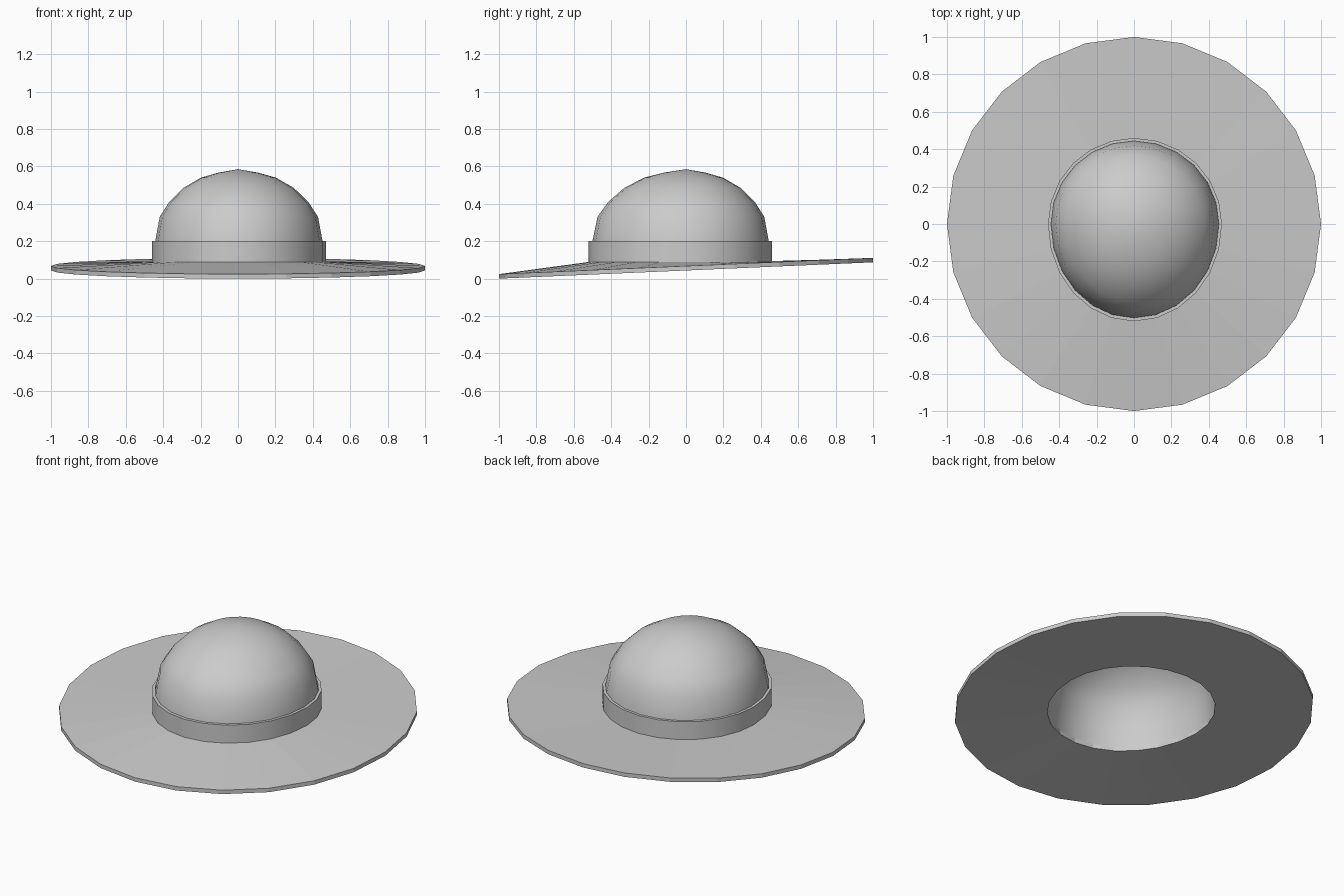
import bpy, bmesh, math

if "Cube" in bpy.data.objects:
    bpy.data.objects.remove(bpy.data.objects["Cube"])

SIDES = 24
felt = bpy.data.materials.new("grey felt")
felt.diffuse_color = (0.6, 0.6, 0.6, 1)
felt.use_nodes = True
felt.node_tree.nodes["Principled BSDF"].inputs["Base Color"].default_value = felt.diffuse_color


def head_ring(scale, z):
    """Slightly lopsided oval, longer toward the front."""
    pts = []
    for i in range(SIDES):
        a = 2 * math.pi * i / SIDES
        c, s = math.cos(a), math.sin(a)
        rx = 0.47 if c > 0 else 0.46
        ry = 0.46 if s > 0 else 0.52
        pts.append((rx * scale * c, ry * scale * s, z))
    return pts


def rim_ring(z):
    """Round outer edge that dips toward the front."""
    pts = []
    for i in range(SIDES):
        a = 2 * math.pi * i / SIDES
        y = math.sin(a)
        pts.append((math.cos(a), y, z + 0.0435 * (y + 1)))
    return pts


def loft(name, rings, tip=None, closed=False, smooth=None):
    """Join rings with quads, optionally ending in a tip or looping back."""
    bm = bmesh.new()
    loops = [[bm.verts.new(p) for p in r] for r in rings]
    pairs = list(zip(loops, loops[1:]))
    if closed:
        pairs.append((loops[-1], loops[0]))
    for lo, hi in pairs:
        for i in range(SIDES):
            j = (i + 1) % SIDES
            bm.faces.new((lo[i], lo[j], hi[j], hi[i]))
    if tip:
        t = bm.verts.new(tip)
        for i in range(SIDES):
            bm.faces.new((loops[-1][i], loops[-1][(i + 1) % SIDES], t))
    me = bpy.data.meshes.new(name)
    bm.to_mesh(me)
    bm.free()
    me.materials.append(felt)
    ob = bpy.data.objects.new(name, me)
    bpy.context.collection.objects.link(ob)
    if smooth:
        bpy.ops.object.select_all(action='DESELECT')
        ob.select_set(True)
        bpy.context.view_layer.objects.active = ob
        bpy.ops.object.shade_smooth_by_angle(angle=math.radians(smooth))
    return ob


# Hollow crown
crown = [(0.985, 0.09), (0.962, 0.2), (0.91, 0.33), (0.80, 0.41),
         (0.635, 0.485), (0.43, 0.54), (0.225, 0.567)]
loft("crown", [head_ring(s, z) for s, z in crown], tip=(0, 0, 0.585), smooth=40)

# Band around the crown
loft("band", [head_ring(1, 0.085), head_ring(1, 0.2), head_ring(0.965, 0.2)], smooth=30)

# Thin brim, drooping at the front
loft("brim", [head_ring(0.985, 0.065), rim_ring(0.0), rim_ring(0.024),
              head_ring(0.985, 0.09)][::1], closed=True)
